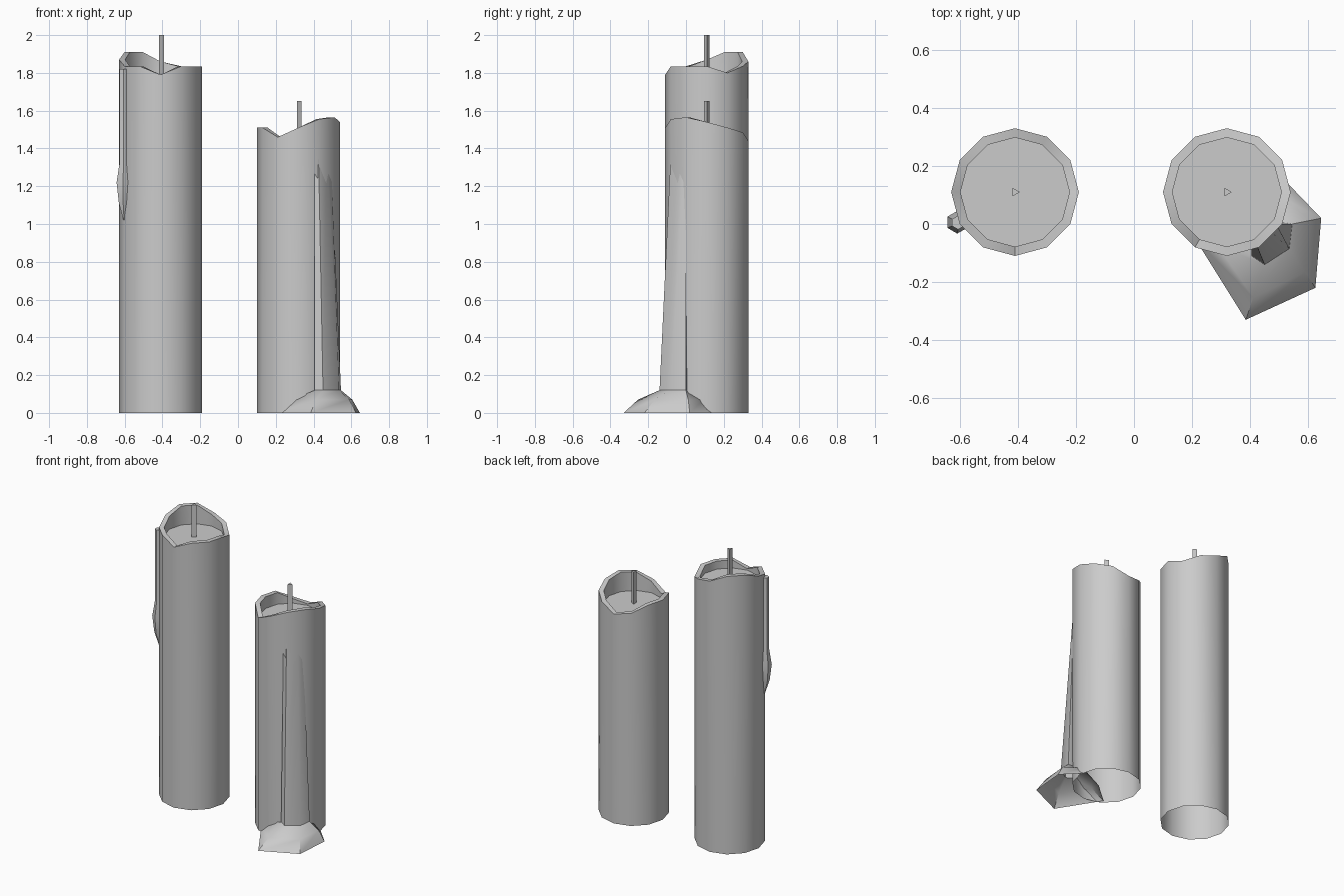
import bpy, bmesh
from math import cos, sin, radians, tau

if "Cube" in bpy.data.objects:
    bpy.data.objects.remove(bpy.data.objects["Cube"])


def loft(name, rings, cap_start=False, cap_end=False, smooth=True):
    """Skin a list of equal-length point rings into one object."""
    bm = bmesh.new()
    vr = [[bm.verts.new(p) for p in r] for r in rings]
    n = len(vr[0])
    for a, b in zip(vr, vr[1:]):
        for i in range(n):
            j = (i + 1) % n
            bm.faces.new((a[i], a[j], b[j], b[i]))
    if cap_start:
        bm.faces.new(vr[0][::-1])
    if cap_end:
        bm.faces.new(vr[-1])
    bm.normal_update()
    me = bpy.data.meshes.new(name)
    bm.to_mesh(me)
    bm.free()
    ob = bpy.data.objects.new(name, me)
    bpy.context.collection.objects.link(ob)
    if smooth:
        bpy.ops.object.select_all(action='DESELECT')
        ob.select_set(True)
        bpy.context.view_layer.objects.active = ob
        bpy.ops.object.shade_smooth_by_angle(angle=radians(40))
    return ob


def ring(cx, cy, r, z, n=12, start=0.0):
    """Polygon ring; z is one height or a height per corner."""
    zs = z if isinstance(z, (list, tuple)) else [z] * n
    return [(cx + r * cos(start + tau * i / n),
             cy + r * sin(start + tau * i / n), zs[i]) for i in range(n)]


def candle(name, cx, cy, rim, floor, wick_top):
    # wax shell: outer wall, uneven rim, inner wall and sunken wax floor
    loft(name + "_wax", [ring(cx, cy, 0.22, 0), ring(cx, cy, 0.22, rim),
                         ring(cx, cy, 0.188, rim), ring(cx, cy, 0.188, floor)],
         cap_end=True)
    # three-sided wick
    loft(name + "_wick", [ring(cx, cy, 0.017, floor, 3),
                          ring(cx, cy, 0.017, wick_top, 3)],
         cap_end=True, smooth=False)


# rim heights run anticlockwise from +x in 30 degree steps
candle("tall_candle", -0.41, 0.11,
       [1.835, 1.80, 1.835, 1.86, 1.91, 1.91, 1.87, 1.835, 1.835, 1.79, 1.835, 1.835],
       1.78, 2.0)
candle("short_candle", 0.32, 0.11,
       [1.54, 1.51, 1.485, 1.44, 1.46, 1.51, 1.51, 1.51, 1.46, 1.51, 1.555, 1.565],
       1.43, 1.65)

# thin drip with a bulging end on the tall candle
drip = [(-0.603, 0.01, 0.004, 1.02), (-0.608, 0.005, 0.026, 1.11),
        (-0.609, 0.006, 0.039, 1.22), (-0.606, 0.005, 0.025, 1.32),
        (-0.606, 0.005, 0.024, 1.82)]
loft("small_drip", [ring(x, y, r, z, 6, radians(30)) for x, y, r, z in drip],
     cap_start=True, cap_end=True)

# long run of wax on the short candle, flaring into a puddle
puddle = [(0.645, 0.02), (0.625, -0.22), (0.385, -0.33),
          (0.21, -0.05), (0.36, 0.08), (0.52, 0.15)]
column = [(0.545, 0.0), (0.535, -0.085), (0.45, -0.14),
          (0.405, -0.11), (0.42, -0.03), (0.48, 0.01)]
tip = [(0.49, 0.0), (0.47, -0.025), (0.425, -0.078),
       (0.405, -0.084), (0.41, -0.03), (0.46, 0.0)]
shoulder = [(a[0] * 0.6 + b[0] * 0.4, a[1] * 0.6 + b[1] * 0.4)
            for a, b in zip(puddle, column)]
levels = [(puddle, 0), (shoulder, 0.07), (column, 0.12), (tip, 1.43)]
loft("wax_run", [[(x, y, z) for x, y in reversed(pts)] for pts, z in levels],
     cap_end=True)
